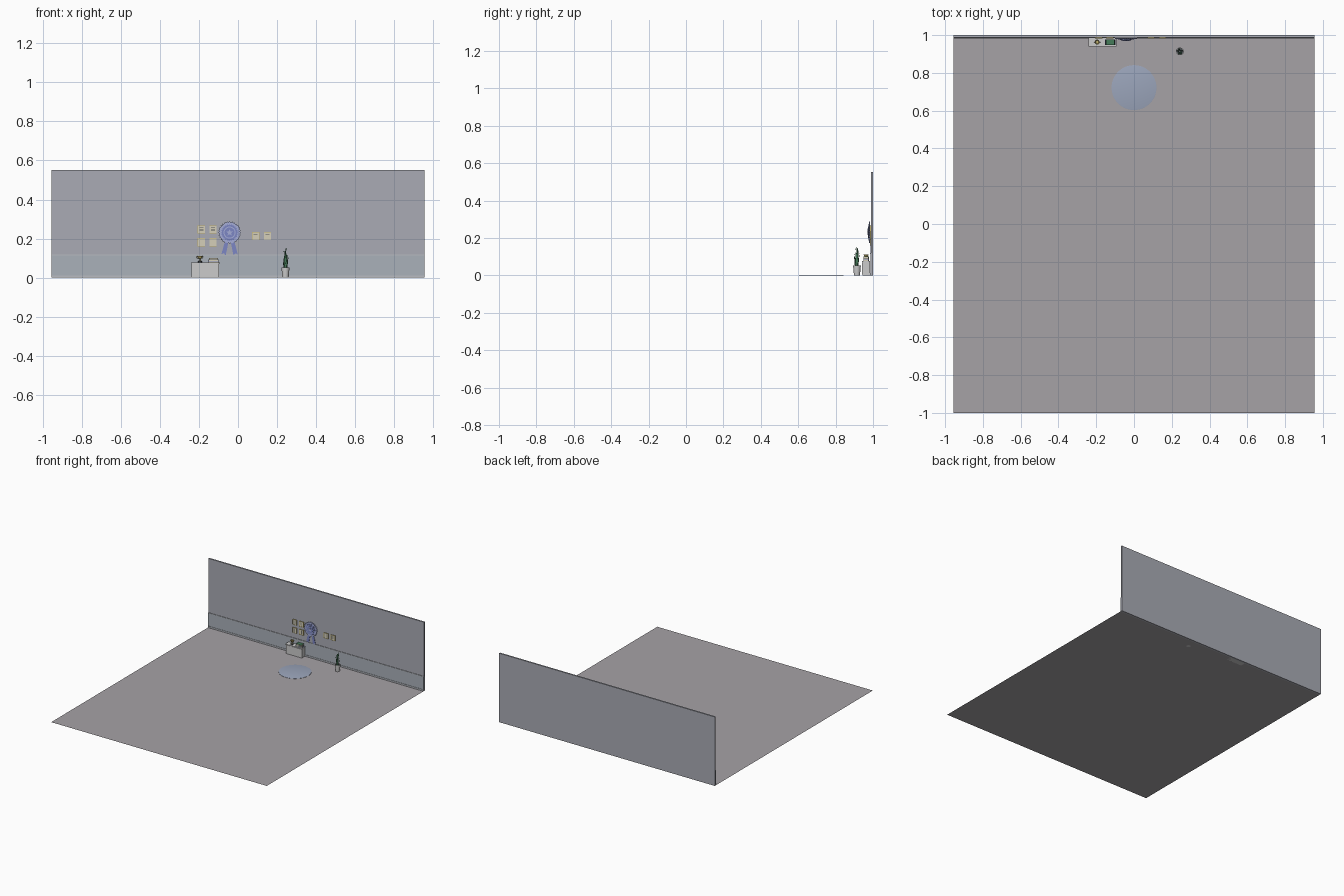
import bpy, bmesh, math, random
from mathutils import Matrix, Vector

if "Cube" in bpy.data.objects:
    bpy.data.objects.remove(bpy.data.objects["Cube"])
random.seed(4)


def mat(name, r, g, b):
    m = bpy.data.materials.new(name)
    m.diffuse_color = (r, g, b, 1)
    m.use_nodes = True
    m.node_tree.nodes["Principled BSDF"].inputs["Base Color"].default_value = m.diffuse_color
    return m


WALL = mat("wall_paint", .40, .41, .46)
PANEL = mat("panel_paint", .40, .44, .49)
RAIL = mat("trim_paint", .48, .50, .54)
FLOOR = mat("floor_grey", .38, .36, .38)
RUG = mat("rug_blue", .33, .38, .50)
BLUE = mat("ribbon_blue", .20, .24, .55)
PALE = mat("ribbon_pale", .38, .42, .68)
WHITE = mat("off_white", .62, .64, .63)
CREAM = mat("cream", .66, .62, .48)
GOLD = mat("gold", .55, .45, .15)
GREEN = mat("leaf_green", .06, .20, .10)
DARK = mat("dark", .08, .09, .10)


def finish(name, bm, m, smooth=False):
    bmesh.ops.recalc_face_normals(bm, faces=bm.faces)
    me = bpy.data.meshes.new(name)
    bm.to_mesh(me)
    bm.free()
    ob = bpy.data.objects.new(name, me)
    bpy.context.collection.objects.link(ob)
    me.materials.append(m)
    if smooth:
        bpy.context.view_layer.objects.active = ob
        bpy.ops.object.select_all(action='DESELECT')
        ob.select_set(True)
        bpy.ops.object.shade_smooth_by_angle()
    return ob


def box(name, x0, x1, y0, y1, z0, z1, m):
    bm = bmesh.new()
    size = Matrix.Diagonal((x1 - x0, y1 - y0, z1 - z0, 1))
    mid = Matrix.Translation(((x0 + x1) / 2, (y0 + y1) / 2, (z0 + z1) / 2))
    bmesh.ops.create_cube(bm, size=1, matrix=mid @ size)
    return finish(name, bm, m)


def lathe(name, profile, loc, m, n=24):
    bm = bmesh.new()
    rings = [[bm.verts.new((loc[0] + r * math.cos(2 * math.pi * i / n),
                            loc[1] + r * math.sin(2 * math.pi * i / n),
                            loc[2] + z)) for i in range(n)] for r, z in profile]
    for a, b in zip(rings, rings[1:]):
        for i in range(n):
            bm.faces.new((a[i], a[(i + 1) % n], b[(i + 1) % n], b[i]))
    bm.faces.new(rings[0])
    bm.faces.new(rings[-1])
    return finish(name, bm, m, True)


def plate(name, pts, y0, y1, m):
    """Outline in x,z given a thickness along y."""
    bm = bmesh.new()
    f = bm.faces.new([bm.verts.new((x, y1, z)) for x, z in pts])
    new = bmesh.ops.extrude_face_region(bm, geom=[f])["geom"]
    for v in new:
        if isinstance(v, bmesh.types.BMVert):
            v.co.y = y0
    return finish(name, bm, m)


def radial(cx, cz, radii, n, start=math.pi / 2):
    return [(cx + radii[i % len(radii)] * math.cos(start + 2 * math.pi * i / n),
             cz + radii[i % len(radii)] * math.sin(start + 2 * math.pi * i / n))
            for i in range(n)]


# Room shell
bm = bmesh.new()
bmesh.ops.create_grid(bm, x_segments=1, y_segments=1, size=1,
                      matrix=Matrix.Diagonal((.955, 1, 1, 1)))
finish("floor", bm, FLOOR)
box("back_wall", -.955, .955, .988, 1, 0, .552, WALL)
box("wainscot", -.955, .955, .986, .988, .012, .114, PANEL)
box("chair_rail", -.955, .955, .984, .988, .114, .119, RAIL)
box("baseboard", -.955, .955, .983, .988, 0, .012, RAIL)

# Round rug
lathe("rug", [(.119, .0003), (.119, .002), (.117, .0025)], (0, .722, 0), RUG, 48)

# Cabinet
box("cabinet_body", -.237, -.096, .944, .985, 0, .073, WHITE)
box("cabinet_top", -.240, -.093, .940, .985, .073, .077, WHITE)
for i in range(2):
    x = -.235 + i * .069
    box("cabinet_door", x, x + .067, .942, .944, .005, .070, WHITE)

# Trophy
lathe("trophy_base", [(.010, 0), (.010, .007), (.008, .009)], (-.195, .963, .077), DARK, 16)
lathe("trophy_cup", [(.006, .009), (.0025, .012), (.0025, .018), (.009, .023),
                     (.013, .034), (.012, .034), (.008, .025)],
      (-.195, .963, .077), GOLD, 20)
for s in (-1, 1):
    bm = bmesh.new()
    n, k = 10, 6
    rings = []
    for i in range(n + 1):
        a = -math.pi / 2 + math.pi * i / n
        d = Vector((s * math.cos(a), 0, math.sin(a)))
        c = Vector((-.195 + s * .010, .963, .105)) + d * .006
        rings.append([bm.verts.new(c + d * .001 * math.cos(2 * math.pi * j / k)
                                   + Vector((0, .001 * math.sin(2 * math.pi * j / k), 0)))
                      for j in range(k)])
    for p, q in zip(rings, rings[1:]):
        for j in range(k):
            bm.faces.new((p[j], p[(j + 1) % k], q[(j + 1) % k], q[j]))
    finish("trophy_handle", bm, GOLD, True)

# Stack of books
for i, (x0, x1, m) in enumerate([(-.153, -.097, BLUE), (-.151, -.100, DARK), (-.149, -.102, GREEN)]):
    z = .077 + i * .008
    box("book_pages", x0 + .001, x1 - .001, .949, .977, z + .001, z + .007, CREAM)
    box("book_cover_lower", x0, x1, .948, .978, z, z + .0012, m)
    box("book_cover_upper", x0, x1, .948, .978, z + .0068, z + .008, m)
    box("book_spine", x0, x0 + .0015, .948, .978, z, z + .008, m)

# Framed certificates
for cx, cz in [(-.187, .247), (-.128, .247), (-.187, .182), (-.128, .182), (.090, .213), (.151, .213)]:
    w, h, t = .019, .021, .002
    box("certificate_paper", cx - w + t, cx + w - t, .985, .988, cz - h + t, cz + h - t, CREAM)
    for s in (-1, 1):
        a, b = sorted((s * w, s * (w - t)))
        box("certificate_frame_side", cx + a, cx + b, .983, .988, cz - h, cz + h, GOLD)
        a, b = sorted((s * h, s * (h - t)))
        box("certificate_frame_edge", cx - w + t, cx + w - t, .983, .988, cz + a, cz + b, GOLD)
    for i in range(3):
        z = cz + .009 - i * .008
        box("certificate_rule", cx - .011, cx + .011, .9845, .985, z - .0008, z + .0008, DARK)

# Award rosette: tails, pleated rings, centre and star
RX, RZ = -.043, .231
for s in (-1, 1):
    tail = [(RX + s * u, v) for u, v in
            [(.002, RZ - .03), (.020, RZ - .03), (.042, .120), (.030, .126), (.020, .114)]]
    plate("ribbon_tail", tail, .983, .986, BLUE)
plate("outer_pleats", radial(RX, RZ, (.058, .053), 56), .979, .985, PALE)
plate("middle_pleats", radial(RX, RZ, (.043, .039), 48), .976, .979, BLUE)
plate("inner_ring", radial(RX, RZ, (.031,), 40), .974, .976, PALE)
plate("centre_disc", radial(RX, RZ, (.026,), 40), .972, .974, BLUE)
plate("star", radial(RX, RZ, (.019, .008), 10), .970, .972, PALE)

# Potted plant
PX, PY = .243, .914
lathe("plant_pot", [(.016, 0), (.0205, .050), (.0205, .053), (.018, .053), (.0175, .048)],
      (PX, PY, 0), WHITE, 24)
lathe("soil", [(.0172, .046), (.0172, .049)], (PX, PY, 0), DARK, 24)
for i in range(11):
    a = i * 2.4
    h = (.112, .098, .104, .085, .09, .075, .08, .07, .065, .06, .055)[i]
    r = .003 + .0008 * i
    out = Vector((math.cos(a), math.sin(a), 0))
    side = Vector((-out.y, out.x, 0))
    lean = random.uniform(.002, .010)
    bm = bmesh.new()
    rows = []
    for t, w in [(0, .003), (.3, .0045), (.6, .004), (.85, .002), (1, .0003)]:
        c = Vector((PX, PY, .047 + h * t)) + out * (r + lean * t * t)
        rows.append([bm.verts.new(p) for p in
                     (c - side * w, c - out * .0012 * (1 - t), c + side * w,
                      c + out * (.0006 + .0008 * (1 - t)))])
    for p, q in zip(rows, rows[1:]):
        for j in range(4):
            bm.faces.new((p[j], p[(j + 1) % 4], q[(j + 1) % 4], q[j]))
    bm.faces.new(rows[0])
    bm.faces.new(rows[-1])
    finish("leaf", bm, GREEN)
